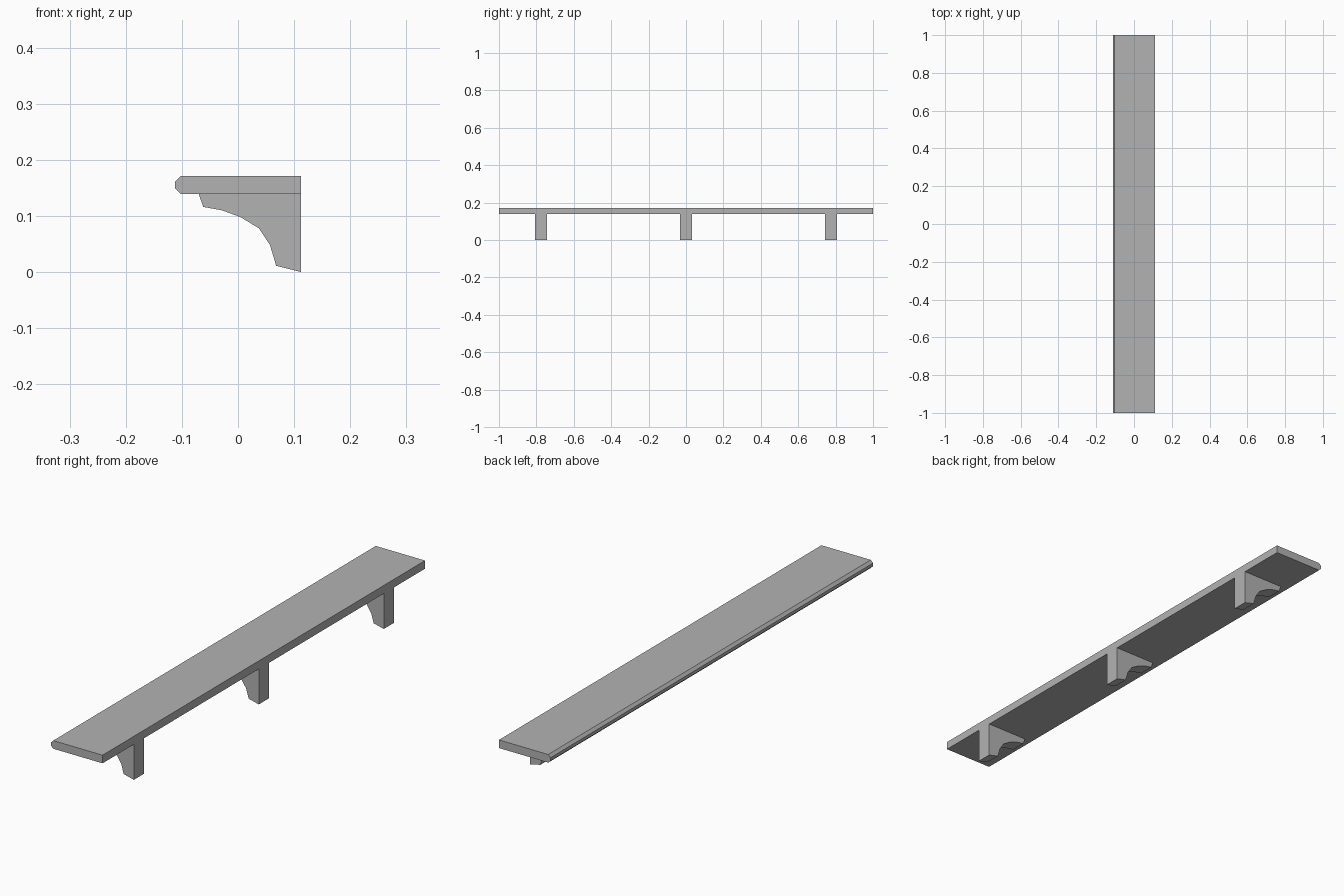
import bpy
import bmesh

cube = bpy.data.objects.get("Cube")
if cube:
    bpy.data.objects.remove(cube, do_unlink=True)

# Single plain grey finish
grey = bpy.data.materials.new("plain_grey")
grey.use_nodes = True
colour = (0.45, 0.45, 0.45, 1.0)
grey.diffuse_color = colour
grey.node_tree.nodes["Principled BSDF"].inputs["Base Color"].default_value = colour


def extrude_profile(name, profile, y_centre, length):
    """Sweep an (x, z) outline along y, centred on y_centre."""
    bm = bmesh.new()
    verts = [bm.verts.new((x, -length / 2, z)) for x, z in profile]
    face = bm.faces.new(verts)
    swept = bmesh.ops.extrude_face_region(bm, geom=[face])
    moved = [v for v in swept["geom"] if isinstance(v, bmesh.types.BMVert)]
    bmesh.ops.translate(bm, verts=moved, vec=(0, length, 0))
    bmesh.ops.recalc_face_normals(bm, faces=bm.faces)
    mesh = bpy.data.meshes.new(name)
    bm.to_mesh(mesh)
    bm.free()
    mesh.materials.append(grey)
    obj = bpy.data.objects.new(name, mesh)
    obj.location.y = y_centre
    bpy.context.collection.objects.link(obj)
    return obj


WALL, EDGE = 0.112, -0.112
BOTTOM, TOP = 0.139, 0.171
CHAMFER = 0.01

# Shelf board with a chamfered outer edge
board = [
    (WALL, BOTTOM), (WALL, TOP),
    (EDGE + CHAMFER, TOP), (EDGE, TOP - CHAMFER),
    (EDGE, BOTTOM + CHAMFER), (EDGE + CHAMFER, BOTTOM),
]
extrude_profile("shelf_board", board, 0, 2)

# Three concave brackets, flush with the wall side
bracket = [
    (WALL, BOTTOM), (-0.07, BOTTOM), (-0.062, 0.116), (-0.029, 0.11),
    (0.004, 0.098), (0.037, 0.078), (0.057, 0.048), (0.068, 0.011), (WALL, 0),
]
for label, y in (("front", -0.775), ("middle", 0), ("back", 0.775)):
    extrude_profile(label + "_bracket", bracket, y, 0.062)
